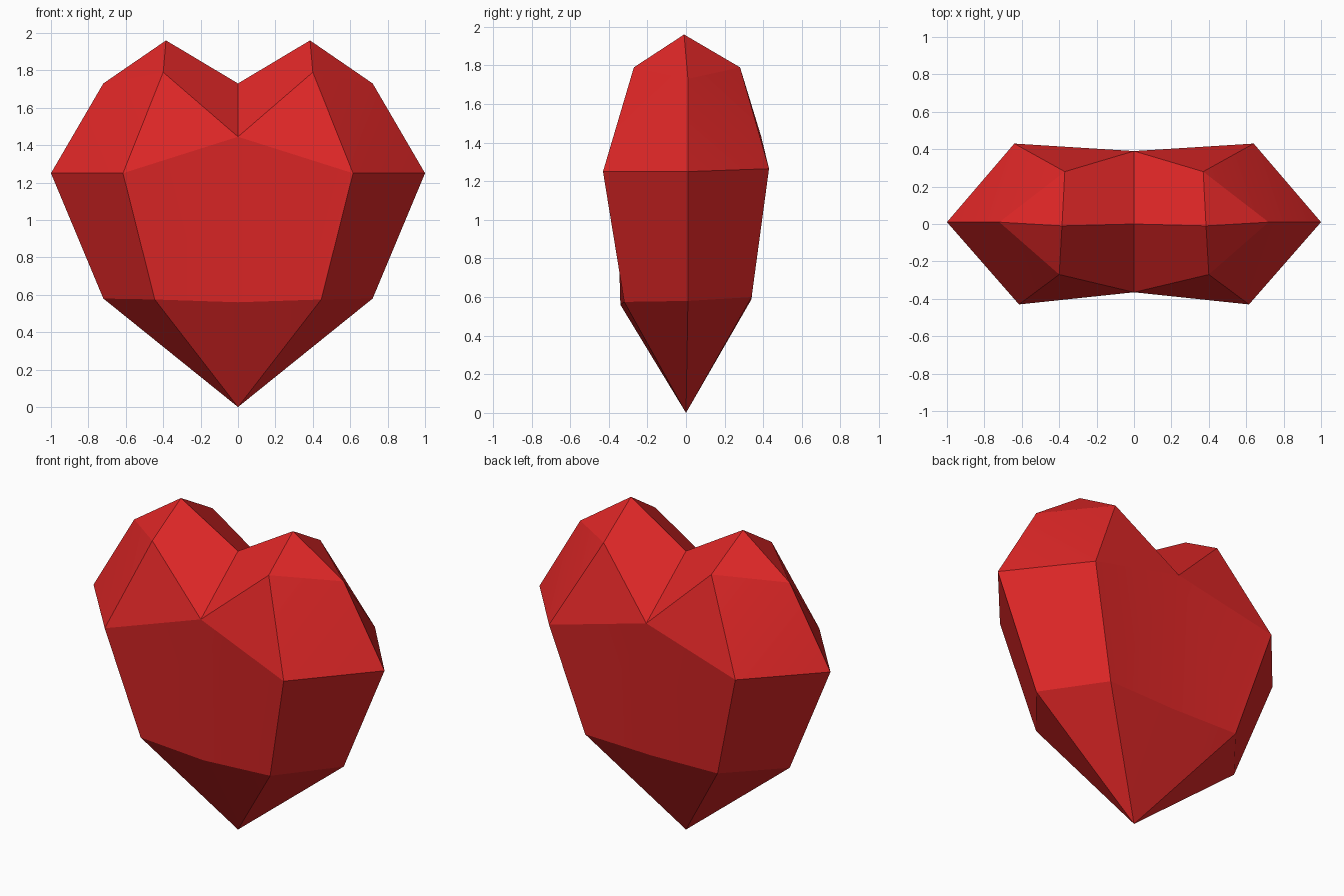
import bpy, bmesh, math

if "Cube" in bpy.data.objects:
    bpy.data.objects.remove(bpy.data.objects["Cube"])

red = bpy.data.materials.new("heart red")
red.diffuse_color = (0.74, 0.02, 0.02, 1)
red.use_nodes = True
red.node_tree.nodes["Principled BSDF"].inputs["Base Color"].default_value = red.diffuse_color

bm = bmesh.new()

# Rim outline of the right half, from tip to the dip between the lobes
tip, low, side, shoulder, peak, dip = [bm.verts.new(p) for p in (
    (0, 0, 0), (0.72, 0.01, 0.58), (1, 0.01, 1.25),
    (0.72, 0.01, 1.73), (0.385, -0.01, 1.96), (0, 0, 1.73))]


def facets(points):
    """One face of the half heart: facets between the rim and the raised panel."""
    c_low, v_low, v_wide, v_top, c_dip = [bm.verts.new(p) for p in points]
    for f in ((tip, v_low, c_low), (tip, low, v_low),
              (low, side, v_wide, v_low), (side, shoulder, v_wide),
              (shoulder, v_top, v_wide), (shoulder, peak, v_top),
              (peak, dip, c_dip, v_top), (v_top, c_dip, v_wide),
              (v_low, v_wide, c_dip, c_low)):
        bm.faces.new(f)


# Front and back panels
facets([(0, -0.34, 0.56), (0.445, -0.32, 0.575), (0.615, -0.43, 1.25),
        (0.40, -0.27, 1.79), (0, -0.365, 1.445)])
facets([(0, 0.34, 0.59), (0.455, 0.34, 0.60), (0.64, 0.43, 1.265),
        (0.37, 0.28, 1.79), (0, 0.39, 1.43)])

# Mirror to the left half and weld along the middle
half = bm.verts[:] + bm.edges[:] + bm.faces[:]
bmesh.ops.mirror(bm, geom=half, axis='X', merge_dist=0.001)
bmesh.ops.remove_doubles(bm, verts=bm.verts[:], dist=0.001)
bmesh.ops.recalc_face_normals(bm, faces=bm.faces[:])

mesh = bpy.data.meshes.new("heart")
bm.to_mesh(mesh)
bm.free()
mesh.materials.append(red)
heart = bpy.data.objects.new("heart", mesh)
bpy.context.collection.objects.link(heart)

# Blend only the almost flat ridge in the middle, keep the facets crisp
bpy.context.view_layer.objects.active = heart
heart.select_set(True)
bpy.ops.object.shade_smooth_by_angle(angle=math.radians(14))
